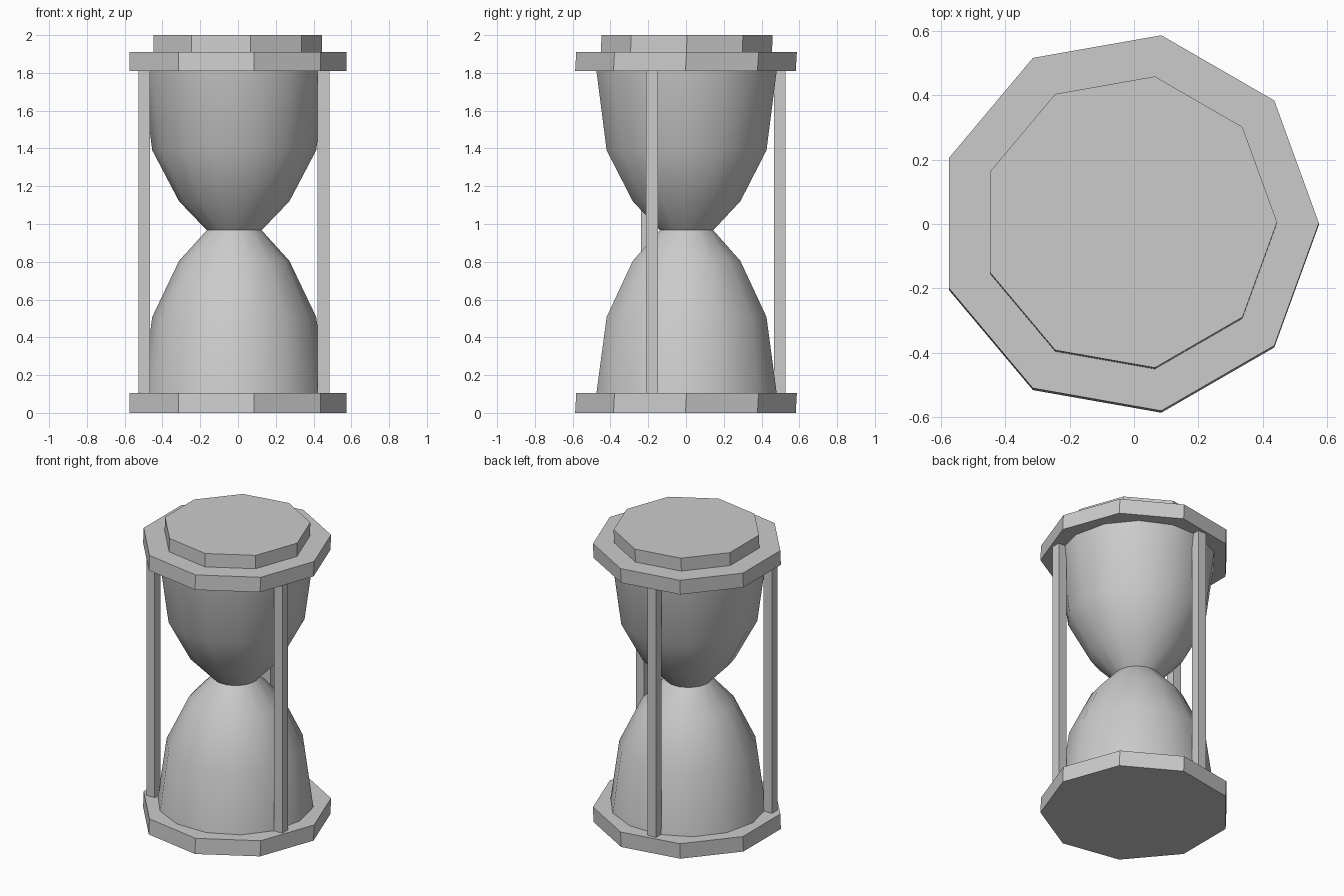
import bpy, bmesh, math

if "Cube" in bpy.data.objects:
    bpy.data.objects.remove(bpy.data.objects["Cube"])

grey = bpy.data.materials.new("plain grey")
grey.diffuse_color = (0.6, 0.6, 0.6, 1)
grey.use_nodes = True
grey.node_tree.nodes["Principled BSDF"].inputs["Base Color"].default_value = grey.diffuse_color

CX = -0.018  # axis of the round parts


def finish(name, bm):
    bmesh.ops.recalc_face_normals(bm, faces=bm.faces)
    mesh = bpy.data.meshes.new(name)
    bm.to_mesh(mesh)
    bm.free()
    mesh.materials.append(grey)
    ob = bpy.data.objects.new(name, mesh)
    bpy.context.collection.objects.link(ob)
    return ob


def lathe(name, profile, sides, cx=CX, cy=0.0, lean=0.0, caps=True):
    """Stack rings of (radius, z); lean shifts the rings along y from -lean to +lean."""
    bm = bmesh.new()
    rings = []
    for i, (r, z) in enumerate(profile):
        dy = cy + lean * (2 * i / (len(profile) - 1) - 1)
        rings.append([bm.verts.new((cx + r * math.cos(math.tau * k / sides),
                                    dy + r * math.sin(math.tau * k / sides), z))
                      for k in range(sides)])
    for a, b in zip(rings, rings[1:]):
        for k in range(sides):
            n = (k + 1) % sides
            bm.faces.new((a[k], a[n], b[n], b[k]))
    if caps:
        bm.faces.new(rings[0])
        bm.faces.new(rings[-1])
    return finish(name, bm)


# Nine-sided plates and the smaller cap on top
lathe("bottom_plate", [(0.593, 0.0), (0.593, 0.105)], 9, lean=0.003)
lathe("top_plate", [(0.593, 1.81), (0.593, 1.91)], 9, lean=0.003)
lathe("top_cap", [(0.46, 1.91), (0.46, 2.0)], 9, cx=-0.015, cy=0.004, lean=0.002)

# Two glass bulbs meeting at the neck
glass = lathe("glass_bulbs",
              [(0.49, 0.1), (0.434, 0.508), (0.292, 0.805), (0.145, 0.967),
               (0.292, 1.12), (0.434, 1.39), (0.49, 1.815)], 14, cx=-0.02, cy=0.003)
bpy.context.view_layer.objects.active = glass
glass.select_set(True)
bpy.ops.object.shade_smooth_by_angle(angle=math.radians(30))

# Square posts joining the plates
for name, x, y in (("right_post", 0.453, -0.18),
                   ("left_post", -0.497, -0.207),
                   ("back_post", -0.11, 0.497)):
    bm = bmesh.new()
    bmesh.ops.create_cube(bm, size=1)
    bmesh.ops.scale(bm, vec=(0.062, 0.062, 1.72), verts=bm.verts)
    bmesh.ops.translate(bm, vec=(x, y, 0.957), verts=bm.verts)
    finish(name, bm)
